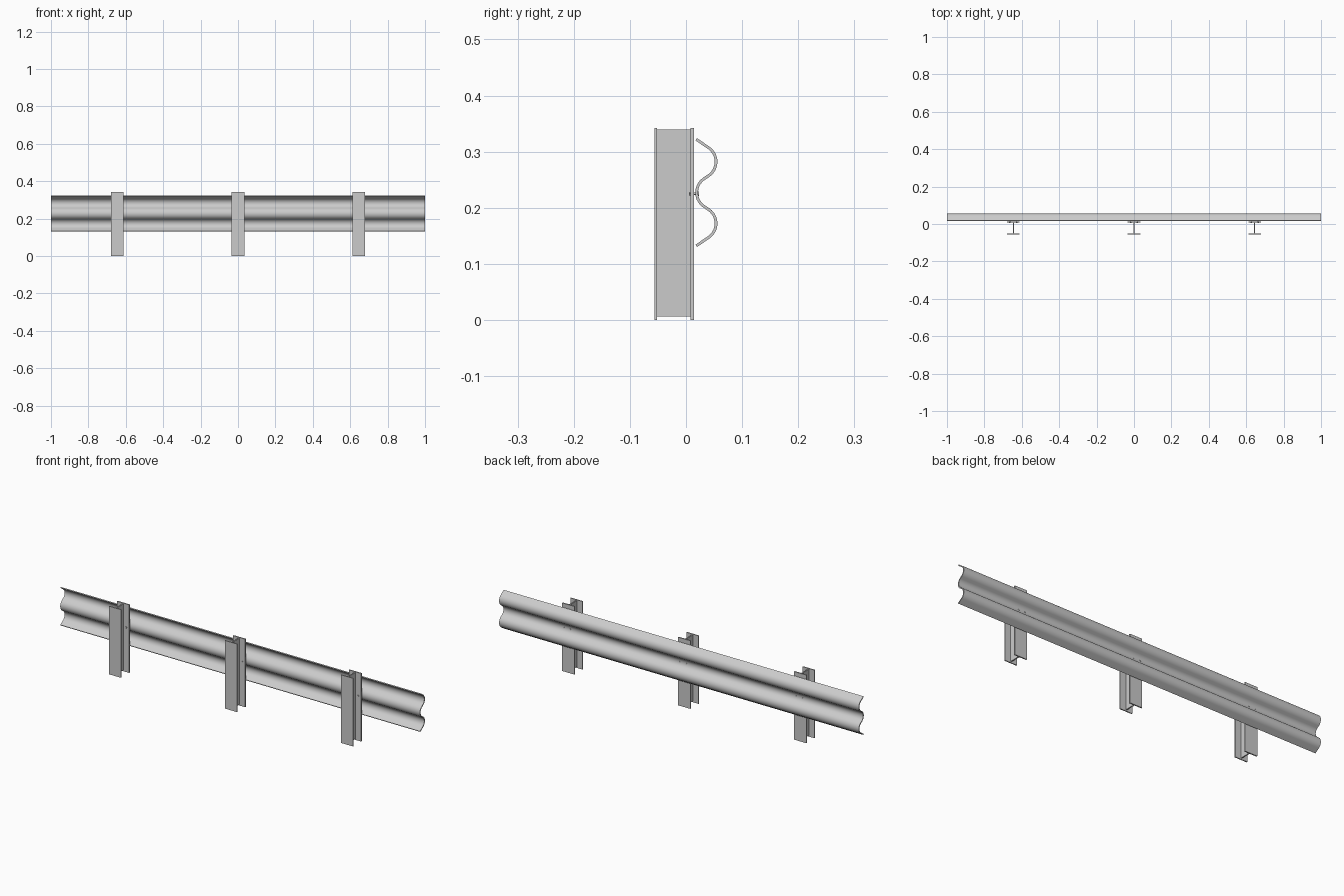
import bpy, bmesh, math

if "Cube" in bpy.data.objects:
    bpy.data.objects.remove(bpy.data.objects["Cube"])

POSTS = (-0.645, 0.0, 0.645)
MID_Z = 0.227


def make_object(name, bm, smooth=False):
    bmesh.ops.recalc_face_normals(bm, faces=bm.faces)
    mesh = bpy.data.meshes.new(name)
    bm.to_mesh(mesh)
    bm.free()
    obj = bpy.data.objects.new(name, mesh)
    bpy.context.collection.objects.link(obj)
    if smooth:
        bpy.context.view_layer.objects.active = obj
        obj.select_set(True)
        bpy.ops.object.shade_smooth_by_angle(angle=math.radians(35))
        obj.select_set(False)
    return obj


def box(name, x, y, z):
    bm = bmesh.new()
    bmesh.ops.create_cube(bm, size=1)
    for v in bm.verts:
        v.co = [a + (c + 0.5) * (b - a) for c, (a, b) in zip(v.co, (x, y, z))]
    return make_object(name, bm)


def cylinder(bm, x, y0, y1, z, r, sides):
    rings = [[bm.verts.new((x + r * math.cos(i * math.tau / sides), y,
                            z + r * math.sin(i * math.tau / sides)))
              for i in range(sides)] for y in (y0, y1)]
    for ring in rings:
        bm.faces.new(ring)
    for i in range(sides):
        j = (i + 1) % sides
        bm.faces.new((rings[0][i], rings[0][j], rings[1][j], rings[1][i]))


# W-beam centreline as (y, z, normal angle), upper half then mirrored
def rail_half():
    slope = math.radians(55)
    pts = [(0.0182, 0.322, slope)]
    n = 14
    for i in range(n + 1):  # crest arc
        a = slope - 2 * slope * i / n
        pts.append((0.0235 + 0.030 * math.cos(a), 0.282 + 0.030 * math.sin(a), a))
    for i in range(8):  # valley arc
        a = -slope * (1 - i / 7)
        r = 0.0297
        pts.append((0.019 + r - r * math.cos(a), MID_Z - r * math.sin(a), a))
    return pts


half = rail_half()
line = half + [(y, 2 * MID_Z - z, -a) for y, z, a in reversed(half[:-1])]
T = 0.0025

# Corrugated rail
bm = bmesh.new()
sections = []
for x in (-1, 1):
    sections.append([[bm.verts.new((x, y + s * T * math.cos(a), z + s * T * math.sin(a)))
                      for y, z, a in line] for s in (-1, 1)])
(li, lo), (ri, ro) = sections
for i in range(len(line) - 1):
    for a, b in ((li, ri), (lo, ro), (li, lo), (ri, ro)):
        bm.faces.new((a[i], a[i + 1], b[i + 1], b[i]))
for i in (0, -1):
    bm.faces.new((li[i], lo[i], ro[i], ri[i]))
make_object("guard_rail", bm, True)

for px in POSTS:
    # I-beam post: two flanges and a web
    span = (px - 0.034, px + 0.034)
    box("post_front_flange", span, (-0.0565, -0.0515), (0, 0.342))
    box("post_rail_flange", span, (0.008, 0.014), (0, 0.342))
    box("post_web", (px - 0.003, px + 0.003), (-0.0515, 0.008), (0.006, 0.339))
    # Bolts with a head and nut
    for side in (-1, 1):
        bx = px + side * 0.018
        bm = bmesh.new()
        cylinder(bm, bx, 0.0065, 0.0225, 0.225, 0.002, 12)
        cylinder(bm, bx, 0.005, 0.008, 0.225, 0.004, 6)
        cylinder(bm, bx, 0.0205, 0.0235, 0.225, 0.004, 12)
        make_object("bolt", bm, True)
